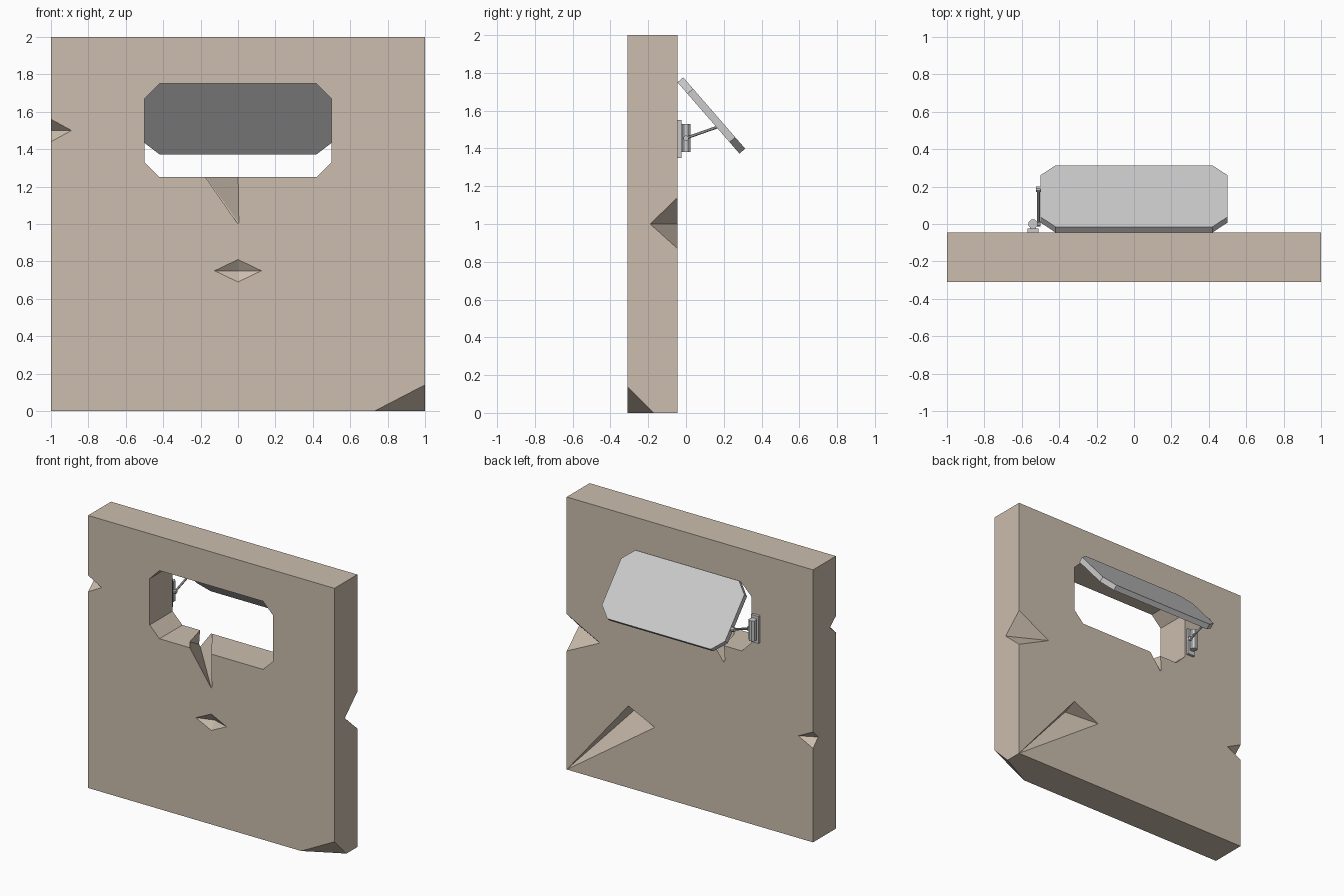
import bpy, bmesh
from math import radians, sin, cos, pi
from mathutils import Vector as V

if "Cube" in bpy.data.objects:
    bpy.data.objects.remove(bpy.data.objects["Cube"])

FRONT, BACK = -0.31, -0.045


def make(name, bm, mat=None):
    bmesh.ops.recalc_face_normals(bm, faces=bm.faces)
    me = bpy.data.meshes.new(name)
    bm.to_mesh(me)
    bm.free()
    ob = bpy.data.objects.new(name, me)
    bpy.context.collection.objects.link(ob)
    if mat:
        me.materials.append(mat)
    return ob


def hull(name, pts, mat=None):
    bm = bmesh.new()
    for p in pts:
        bm.verts.new(p)
    bmesh.ops.convex_hull(bm, input=bm.verts)
    bmesh.ops.dissolve_limit(bm, angle_limit=0.001, verts=bm.verts, edges=bm.edges)
    return make(name, bm, mat)


def box(name, x, y, z, mat=None):
    return hull(name, [(a, b, c) for a in x for b in y for c in z], mat)


def rod(name, a, b, r, sides=8):
    a, b = V(a), V(b)
    q = (b - a).to_track_quat('Z', 'Y')
    ring = [q @ V((r * cos((i + .5) * 2 * pi / sides), r * sin((i + .5) * 2 * pi / sides), 0))
            for i in range(sides)]
    return hull(name, [e + p for e in (a, b) for p in ring])


def out(origin, p, k):
    return V(origin) + k * (V(p) - V(origin))


# Cutter shapes
def pit(deep, *rim):
    return [V(deep)] + [out(deep, p, 1.3) for p in rim]


def edge_notch(f, s, e1, e2):
    mid = (V(f) + V(s)) / 2
    return [out(mid, f, 1.05), out(mid, s, 1.05), out(mid, e1, 1.5), out(mid, e2, 1.5)]


def corner_chop(corner, *pts):
    c = sum((V(p) for p in pts), V()) / 3
    return [out(c, p, 1.4) for p in pts] + [out(c, corner, 4)]


def octagon(cx, cz, w, h, c):
    return [(cx + sx * a, cz + sz * b) for sx in (-1, 1) for sz in (-1, 1)
            for a, b in ((w, h - c), (w - c, h))]


wall_mat = bpy.data.materials.new("sandstone")
wall_mat.diffuse_color = (0.60, 0.51, 0.42, 1)
wall_mat.use_nodes = True
wall_mat.node_tree.nodes["Principled BSDF"].inputs["Base Color"].default_value = wall_mat.diffuse_color

# Wall slab
wall = box("wall", (-1, 1), (FRONT, BACK), (0, 2), wall_mat)

# Crack through the sill, tapering toward the back
front = [V((0, FRONT, 1.0)), V((-.17, FRONT, 1.25)), V((0, FRONT, 1.25))]
back = [V((-.275, BACK, 1.13)), V((-.275, BACK, 1.25)), V((-.195, BACK, 1.25))]
crack = []
for tri, other in ((front, back), (back, front)):
    t = [out(o, p, 1.05) for p, o in zip(tri, other)]
    crack += [t[0], out(t[0], t[1], 1.2), out(t[0], t[2], 1.2)]

cuts = [
    [(x, y, z) for x, z in octagon(0, 1.5, .5, .25, .08) for y in (-1, 1)],   # window
    crack,
    pit((0, FRONT + .04, .75), (-.125, FRONT, .75), (.125, FRONT, .75),
        (0, FRONT, .69), (0, FRONT, .81)),                                    # front chip
    pit((.47, -.18, .585), (1, BACK, 0), (.5, BACK, .6), (.285, BACK, .5)),   # back gouge
    edge_notch((.73, BACK, 1), (1, -.19, 1), (1, BACK, 1.14), (1, BACK, .87)),
    edge_notch((-.89, FRONT, 1.5), (-1, FRONT + .07, 1.5), (-1, FRONT, 1.56), (-1, FRONT, 1.44)),
    edge_notch((-.88, BACK, .75), (-1, BACK - .06, .75), (-1, BACK, .81), (-1, BACK, .69)),
    corner_chop((1, FRONT, 0), (.73, FRONT, 0), (1, FRONT, .14), (1, -.17, 0)),
]
for i, pts in enumerate(cuts):
    cutter = hull("cutter_%d" % i, pts)
    cutter.hide_render = True
    mod = wall.modifiers.new("cut", 'BOOLEAN')
    mod.operation = 'DIFFERENCE'
    mod.solver = 'EXACT'
    mod.object = cutter
    bpy.context.view_layer.objects.active = wall
    bpy.ops.object.modifier_apply(modifier=mod.name)
    bpy.data.objects.remove(cutter)

# Shutter, hinged at the top of the window and propped open
tilt = radians(41)
along, normal = V((0, sin(tilt), -cos(tilt))), V((0, cos(tilt), sin(tilt)))
hinge = V((0, BACK, 1.75))
hull("shutter", [hinge + V((x, 0, 0)) + along * (.25 - z) + normal * d
                 for x, z in octagon(0, 0, .5, .25, .08) for d in (0, .04)])

# Actuator bracket beside the window
box("mount_plate", (-.57, -.51), (BACK, -.025), (1.35, 1.55))
box("mount_spacer", (-.555, -.525), (-.025, -.005), (1.38, 1.53))
rod("actuator_body", (-.54, 0, 1.38), (-.54, 0, 1.53), .026)

# Support arm with pivots at both ends
rod("arm_pivot", (-.54, 0, 1.455), (-.5, 0, 1.455), .014)
rod("support_arm", (-.51, 0, 1.455), (-.51, .185, 1.52), .008)
rod("shutter_pivot", (-.525, .185, 1.52), (-.495, .185, 1.52), .016)
